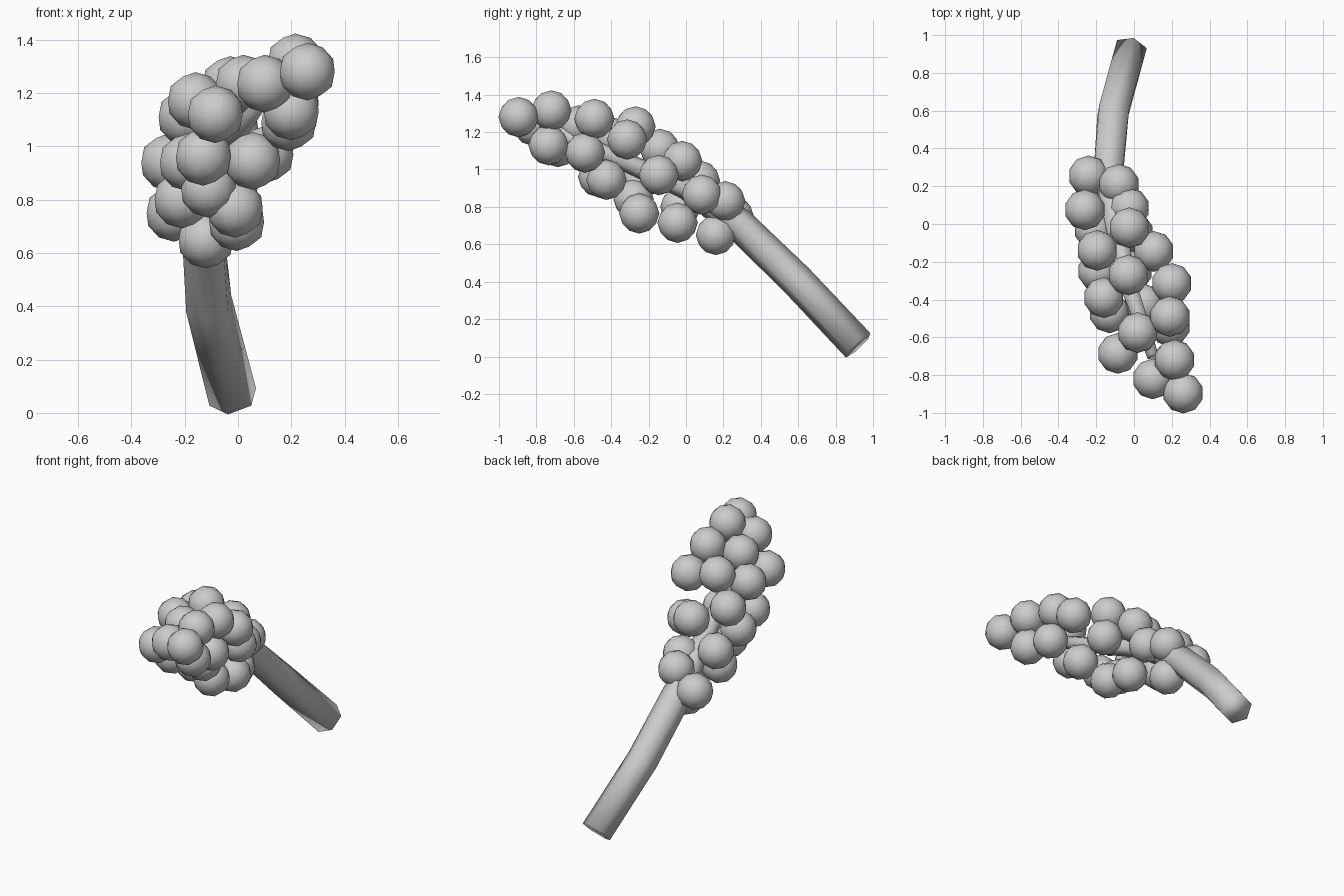
import bpy, bmesh, math
from mathutils import Vector

if "Cube" in bpy.data.objects:
    bpy.data.objects.remove(bpy.data.objects["Cube"])

R = 0.108

# Berry centres along the drooping cluster, tip to stem
berries = [
    (0.26, -0.895, 1.28), (0.215, -0.72, 1.315), (0.10, -0.82, 1.235),
    (0.20, -0.735, 1.13), (-0.085, -0.685, 1.12), (0.02, -0.575, 1.235),
    (0.19, -0.49, 1.27), (0.19, -0.54, 1.09), (0.20, -0.315, 1.16),
    (-0.03, -0.27, 1.23), (-0.16, -0.39, 1.17), (-0.195, -0.14, 1.11),
    (-0.13, -0.47, 0.96), (0.055, -0.425, 0.945), (0.105, -0.145, 0.97),
    (-0.025, -0.02, 1.045), (-0.26, 0.075, 0.94), (-0.19, -0.25, 0.94),
    (-0.11, -0.28, 0.84), (-0.01, -0.25, 0.765), (-0.21, -0.03, 0.80),
    (-0.005, -0.045, 0.715), (-0.025, 0.085, 0.865), (-0.08, 0.21, 0.83),
    (-0.24, 0.255, 0.75), (-0.12, 0.16, 0.65),
]


def finish(bm, name):
    mesh = bpy.data.meshes.new(name)
    bm.to_mesh(mesh)
    bm.free()
    for p in mesh.polygons:
        p.use_smooth = True
    ob = bpy.data.objects.new(name, mesh)
    bpy.context.collection.objects.link(ob)
    return ob


# Berries: one low-poly ball mesh shared by all
bm = bmesh.new()
bmesh.ops.create_icosphere(bm, subdivisions=2, radius=R)
first = finish(bm, "berry_01")
first.location = berries[0]
for i, c in enumerate(berries[1:], 2):
    ob = bpy.data.objects.new(f"berry_{i:02d}", first.data)
    ob.location = c
    bpy.context.collection.objects.link(ob)

# Stem: six-sided tube, thick outside and tapering inside the cluster
path = [(-0.02, 0.92, 0.06, 0.094), (-0.11, 0.59, 0.41, 0.092),
        (-0.135, 0.28, 0.71, 0.088), (-0.10, 0.0, 0.90, 0.06),
        (-0.02, -0.35, 1.05, 0.05), (0.10, -0.70, 1.20, 0.035)]
pts = [Vector(p[:3]) for p in path]
bm = bmesh.new()
rings = []
for i, p in enumerate(pts):
    t = (pts[min(i + 1, len(pts) - 1)] - pts[max(i - 1, 0)]).normalized()
    side = t.cross(Vector((0, 0, 1))).normalized()
    up = side.cross(t)
    rings.append([bm.verts.new(p + path[i][3] * (side * math.cos(a) + up * math.sin(a)))
                  for a in (math.tau * (k + 0.5) / 6 for k in range(6))])
for a, b in zip(rings, rings[1:]):
    for k in range(6):
        n = (k + 1) % 6
        bm.faces.new((a[k], a[n], b[n], b[k]))
bm.faces.new(rings[0])
bm.faces.new(rings[-1])
bmesh.ops.recalc_face_normals(bm, faces=bm.faces)
finish(bm, "stem")
